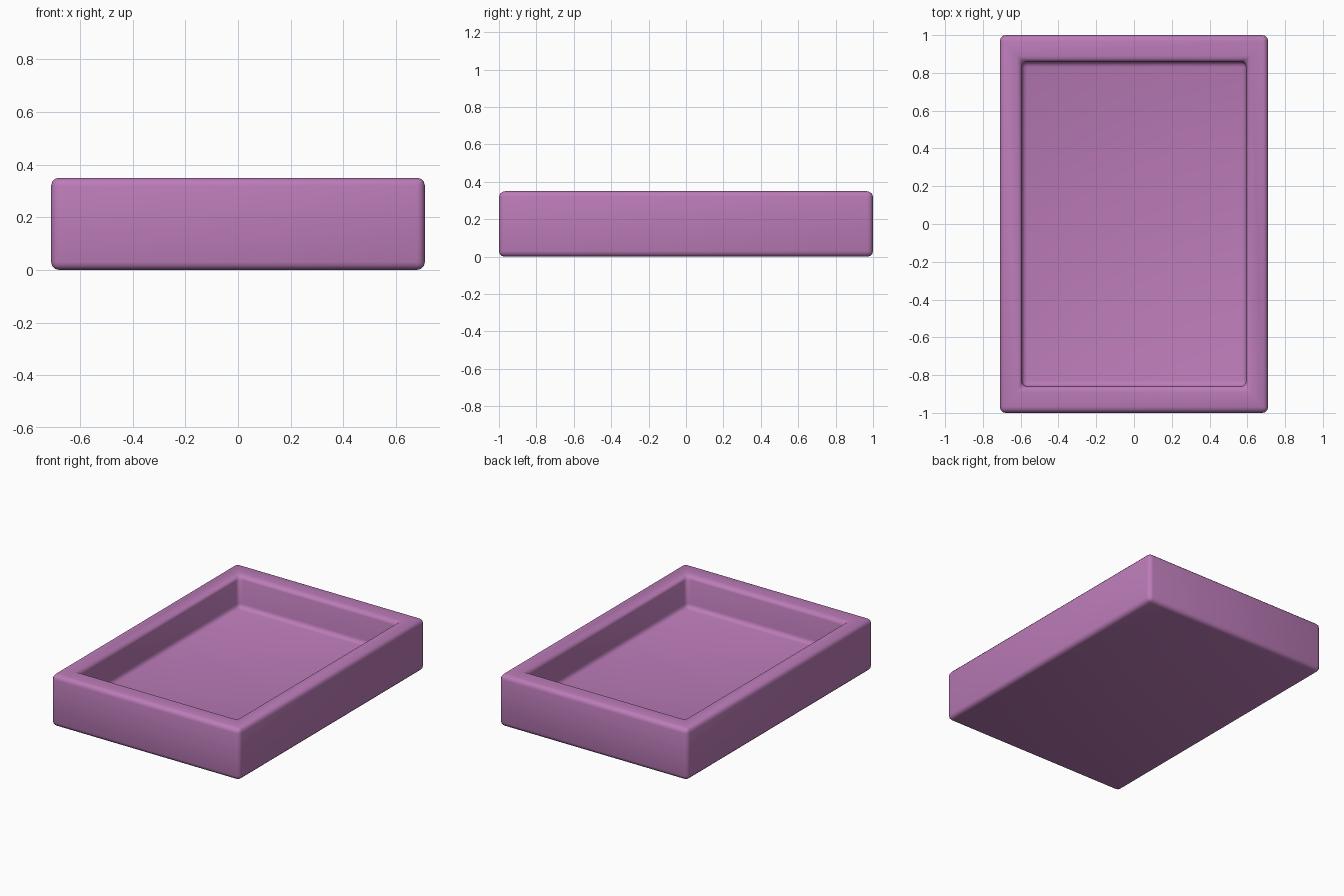
import bpy, bmesh

if "Cube" in bpy.data.objects:
    bpy.data.objects.remove(bpy.data.objects["Cube"])

HX, HY, H = 0.71, 1.0, 0.35      # outer half sizes and height
IX, IY, FLOOR = 0.595, 0.86, 0.13  # recess half sizes and floor height

# Tray body: a box with an inset, sunken top
bm = bmesh.new()
bmesh.ops.create_cube(bm, size=2)
for v in bm.verts:
    v.co = (v.co.x * HX, v.co.y * HY, H if v.co.z > 0 else 0)
bm.normal_update()
top = max(bm.faces, key=lambda f: f.normal.z)

# Rim
bmesh.ops.inset_individual(bm, faces=[top], thickness=0.1)
for v in top.verts:
    v.co.x = IX if v.co.x > 0 else -IX
    v.co.y = IY if v.co.y > 0 else -IY

# Recess walls and floor
res = bmesh.ops.extrude_discrete_faces(bm, faces=[top])
for v in res["faces"][0].verts:
    v.co.z = FLOOR
bmesh.ops.recalc_face_normals(bm, faces=bm.faces)

mesh = bpy.data.meshes.new("tray")
bm.to_mesh(mesh)
bm.free()
tray = bpy.data.objects.new("tray", mesh)
bpy.context.collection.objects.link(tray)

# Rounded edges, softly shaded
bevel = tray.modifiers.new("soft_edges", "BEVEL")
bevel.width = 0.03
bevel.segments = 3
bevel.limit_method = "ANGLE"
mesh.polygons.foreach_set("use_smooth", [True] * len(mesh.polygons))

# Purple finish
mat = bpy.data.materials.new("purple")
mat.diffuse_color = (0.50, 0.20, 0.48, 1)
mat.use_nodes = True
mat.node_tree.nodes["Principled BSDF"].inputs["Base Color"].default_value = mat.diffuse_color
mesh.materials.append(mat)
